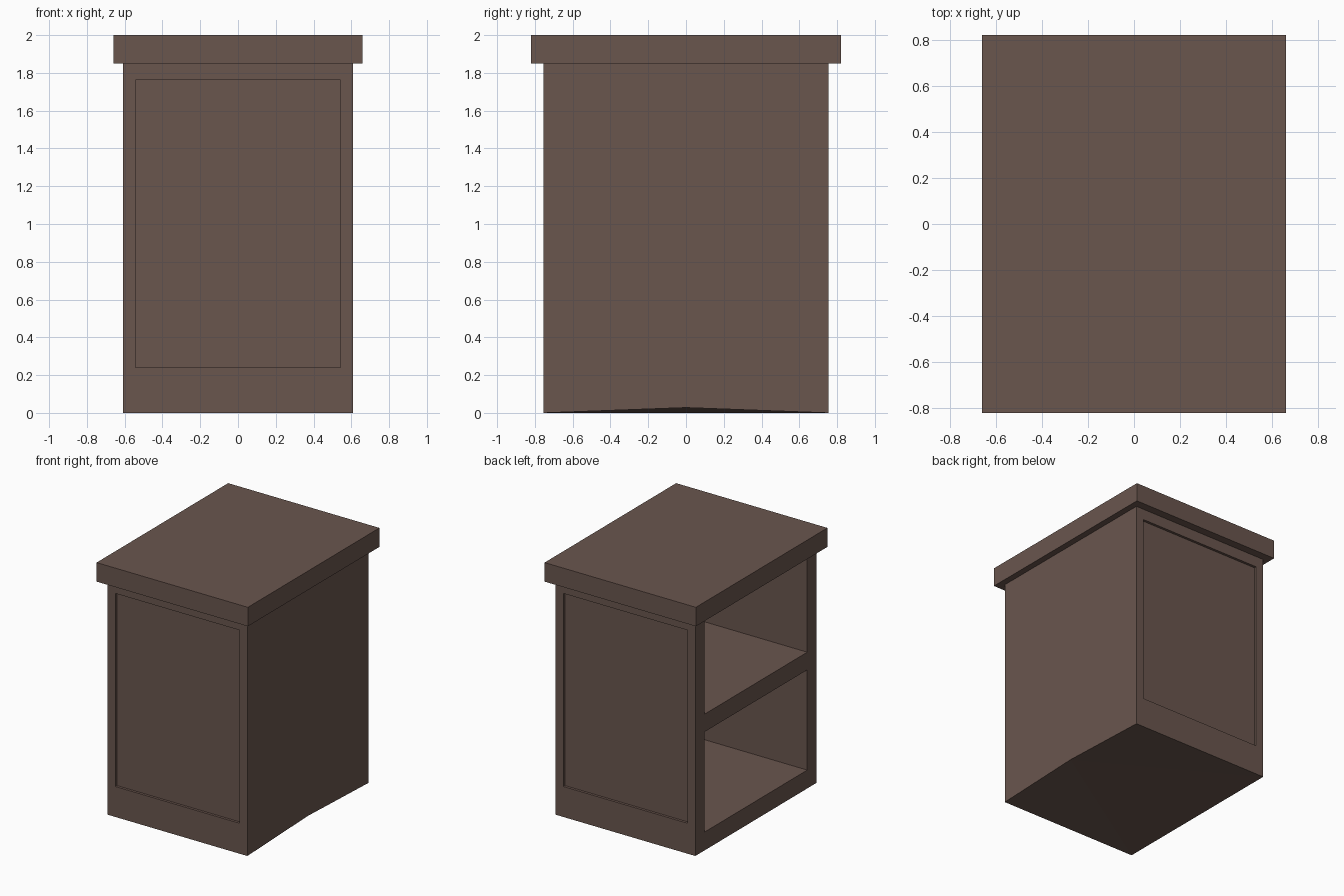
import bpy, bmesh

if "Cube" in bpy.data.objects:
    bpy.data.objects.remove(bpy.data.objects["Cube"])

wood = bpy.data.materials.new("dark_brown_wood")
wood.diffuse_color = (0.144, 0.093, 0.076, 1)
wood.use_nodes = True
wood.node_tree.nodes["Principled BSDF"].inputs["Base Color"].default_value = wood.diffuse_color


def box(name, lo, hi, edit=None):
    """Box between two corners; edit can adjust the bmesh."""
    bm = bmesh.new()
    bmesh.ops.create_cube(bm, size=1)
    for v in bm.verts:
        v.co = [hi[i] if v.co[i] > 0 else lo[i] for i in range(3)]
    if edit:
        edit(bm)
    me = bpy.data.meshes.new(name)
    bm.to_mesh(me)
    bm.free()
    me.materials.append(wood)
    ob = bpy.data.objects.new(name, me)
    bpy.context.collection.objects.link(ob)
    return ob


W, D, H = 0.61, 0.755, 1.85


# carcass, with the bottom edge of the right side slightly raised mid-way
def raise_edge(bm):
    edge = next(e for e in bm.edges
                if all(v.co.x > 0 and v.co.z < 0.01 for v in e.verts))
    new = bmesh.ops.subdivide_edges(bm, edges=[edge], cuts=1)
    for v in bm.verts:
        if abs(v.co.y) < 0.01:
            v.co.z = 0.028
    bmesh.ops.triangulate(bm, faces=[f for f in bm.faces if f.normal.z < -0.5])


carcass = box("cabinet_carcass", (-W, -D, 0), (W, D, H), raise_edge)

# cutters: two open shelves on the left side, a sunk panel front and back
cutters = [
    box("lower_shelf_cutter", (-0.8, -0.64, 0.145), (0.5, 0.64, 0.935)),
    box("upper_shelf_cutter", (-0.8, -0.64, 1.075), (0.5, 0.64, 2.0)),
    box("front_panel_cutter", (-0.542, -1, 0.24), (0.542, -D + 0.02, 1.763)),
    box("back_panel_cutter", (-0.542, D - 0.02, 0.24), (0.542, 1, 1.763)),
]
bpy.context.view_layer.objects.active = carcass
for c in cutters:
    c.hide_render = True
    m = carcass.modifiers.new("cut", 'BOOLEAN')
    m.operation = 'DIFFERENCE'
    m.solver = 'EXACT'
    m.object = c
    bpy.ops.object.modifier_apply(modifier=m.name)
    bpy.data.objects.remove(c)

# overhanging top slab
box("countertop", (-0.66, -0.82, H), (0.66, 0.82, 2.0))
